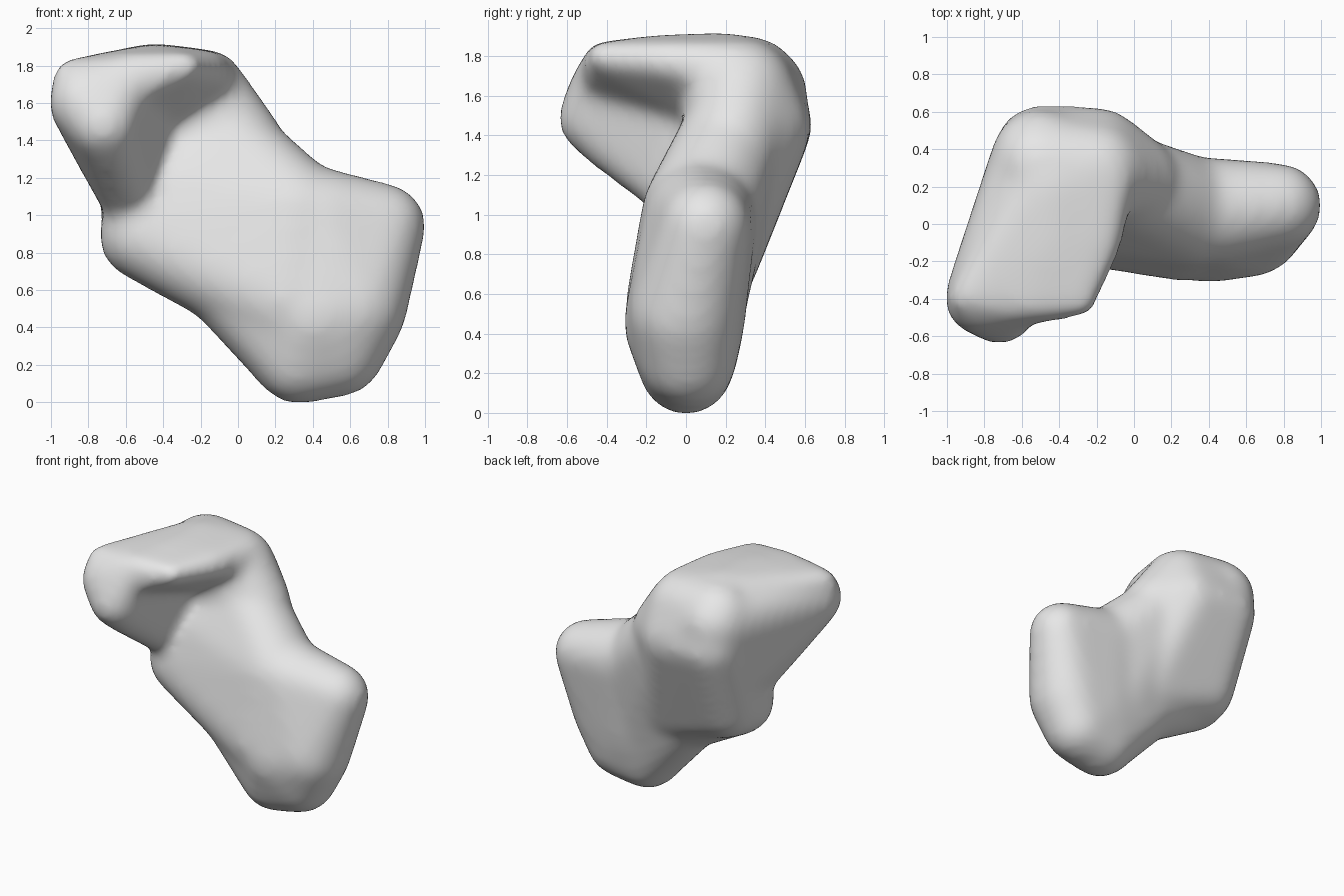
import bpy
import bmesh

cube = bpy.data.objects.get("Cube")
if cube:
    bpy.data.objects.remove(cube, do_unlink=True)

grey = bpy.data.materials.new("light grey")
grey.use_nodes = True
colour = (0.8, 0.8, 0.8, 1)
grey.diffuse_color = colour
grey.node_tree.nodes["Principled BSDF"].inputs["Base Color"].default_value = colour

ALLOWANCE = 0.018  # skin thickness lost again in softening


def add_lobe(target, balls):
    """Wrap a tight skin around a few balls (x, y, z, radius)."""
    bm = bmesh.new()
    for x, y, z, r in balls:
        ball = bmesh.ops.create_icosphere(bm, subdivisions=3, radius=r + ALLOWANCE)
        bmesh.ops.translate(bm, verts=ball["verts"], vec=(x, y, z))
    bmesh.ops.delete(bm, geom=bm.faces[:], context="FACES_ONLY")
    hull = bmesh.ops.convex_hull(bm, input=bm.verts[:])
    loose = {g for g in hull["geom_interior"] + hull["geom_unused"]
             if isinstance(g, bmesh.types.BMVert)}
    bmesh.ops.delete(bm, geom=list(loose), context="VERTS")
    bmesh.ops.recalc_face_normals(bm, faces=bm.faces[:])
    part = bpy.data.meshes.new("lobe")
    bm.to_mesh(part)
    bm.free()
    target.from_mesh(part)
    bpy.data.meshes.remove(part)


lobes = [
    # lower lobe
    [(.32, 0, .22, .22), (.54, .01, .27, .23), (.78, .1, .94, .21),
     (.62, 0, .5, .27), (.4, -.01, .45, .29), (.42, .07, .97, .27),
     (.15, .04, .9, .25), (-.08, .04, .7, .25)],
    # middle body
    [(-.5, .06, .89, .23), (-.1, .04, .7, .25), (.25, 0, .55, .29),
     (.3, .07, 1, .28), (-.05, .22, 1.35, .25), (-.3, .1, 1.15, .22)],
    # back mass
    [(-.5, .39, 1.45, .23), (-.2, .36, 1.43, .25), (-.5, .32, 1.63, .25),
     (-.2, .28, 1.62, .25), (-.48, .17, .9, .23), (0, .1, .75, .24),
     (0, .24, 1.39, .22)],
    # thin upper overhang
    [(-.92, -.4, 1.76, .05), (-.82, -.4, 1.62, .17), (-.55, -.42, 1.76, .09),
     (-.28, -.42, 1.79, .06), (-.17, -.1, 1.77, .09), (-.14, .25, 1.72, .14),
     (-.45, .2, 1.65, .25), (-.45, -.1, 1.78, .11)],
    # side wall of the overhang
    [(-.82, -.4, 1.6, .18), (-.72, -.46, 1.48, .17), (-.64, -.42, 1.65, .14),
     (-.68, -.4, 1.36, .12), (-.6, -.05, 1.12, .14), (-.55, .2, 1.2, .2),
     (-.5, .35, 1.6, .25), (-.62, -.15, 1.65, .18)],
]

shape = bmesh.new()
for balls in lobes:
    add_lobe(shape, balls)
mesh = bpy.data.meshes.new("blob_body")
shape.to_mesh(mesh)
shape.free()
body = bpy.data.objects.new("blob_body", mesh)
bpy.context.collection.objects.link(body)

# Fuse the lobes and soften the joins
remesh = body.modifiers.new("fuse", "REMESH")
remesh.mode = "VOXEL"
remesh.voxel_size = 0.03
soften = body.modifiers.new("soften", "SMOOTH")
soften.factor = 0.5
soften.iterations = 28
bpy.context.view_layer.update()
fused = bpy.data.meshes.new_from_object(
    body.evaluated_get(bpy.context.evaluated_depsgraph_get()))
body.modifiers.clear()
body.data = fused
bpy.data.meshes.remove(mesh)

# Stand on the ground, in one smooth colour
floor = min(v.co.z for v in fused.vertices)
for v in fused.vertices:
    v.co.z -= floor
fused.materials.clear()
fused.materials.append(grey)
for face in fused.polygons:
    face.material_index = 0
    face.use_smooth = True
fused.update()
